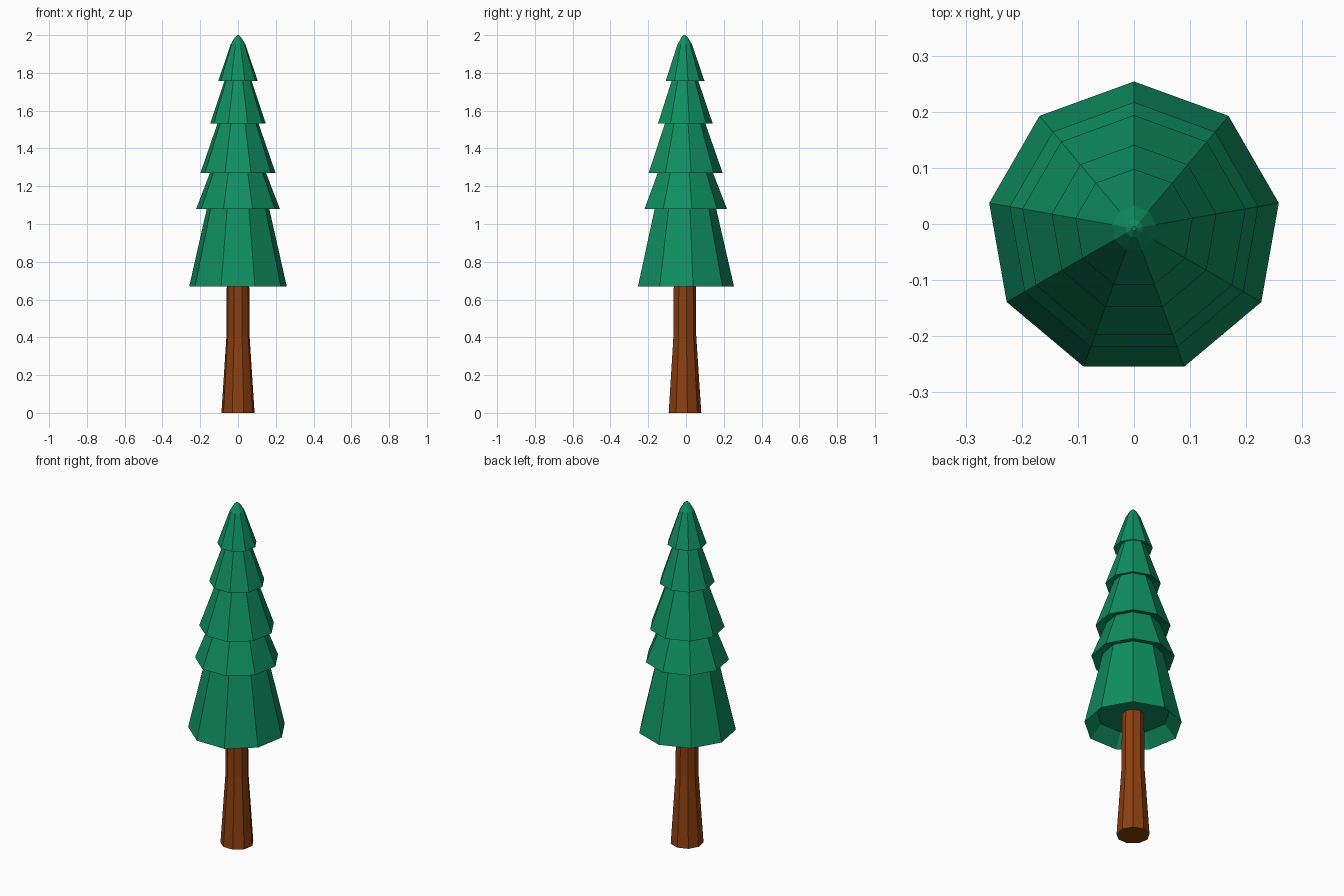
import bpy, bmesh, math

if "Cube" in bpy.data.objects:
    bpy.data.objects.remove(bpy.data.objects["Cube"])

SIDES = 9
CY = -0.008  # nonagon axis offset so the bounds are centred


def material(name, rgb):
    m = bpy.data.materials.new(name)
    m.diffuse_color = (*rgb, 1)
    m.use_nodes = True
    m.node_tree.nodes["Principled BSDF"].inputs["Base Color"].default_value = m.diffuse_color
    return m


def lathe(name, profile, mat):
    """Revolve (radius, z) points into a nine-sided solid, capped at both ends."""
    bm = bmesh.new()
    rings = []
    for r, z in profile:
        angles = [math.pi / 2 + 2 * math.pi * i / SIDES for i in range(SIDES)]
        rings.append([bm.verts.new((r * math.cos(a), CY + r * math.sin(a), z)) for a in angles])
    for lo, hi in zip(rings, rings[1:]):
        for i in range(SIDES):
            j = (i + 1) % SIDES
            bm.faces.new((lo[i], lo[j], hi[j], hi[i]))
    bm.faces.new(rings[0][::-1])
    bm.faces.new(rings[-1])
    bmesh.ops.recalc_face_normals(bm, faces=bm.faces)
    me = bpy.data.meshes.new(name)
    bm.to_mesh(me)
    bm.free()
    me.materials.append(mat)
    ob = bpy.data.objects.new(name, me)
    bpy.context.collection.objects.link(ob)
    return ob


green = material("pine green", (0.0045, 0.275, 0.122))
brown = material("bark brown", (0.262, 0.050, 0.005))

# Trunk: flared base, nearly straight above
lathe("trunk", [(0.089, 0), (0.062, 0.41), (0.060, 0.745)], brown)

# Foliage: recessed underside, then stacked skirts (rim radius, rim z, neck radius)
tiers = [(0.262, 0.67, 0.168), (0.225, 1.08, 0.151), (0.202, 1.27, 0.110),
         (0.149, 1.533, 0.073), (0.106, 1.757, None)]
profile = [(0.195, 0.74)]
for k, (rim, z, neck) in enumerate(tiers):
    profile.append((rim, z))
    if neck:
        z_next = tiers[k + 1][1]
        lift = 0.02  # undersides rise slightly towards the neck
        slope = (rim - neck) / (z_next - z)
        profile.append((neck - slope * lift, z_next + lift))
# Rounded tip
profile += [(0.040, 1.95), (0.016, 1.99), (0.004, 2.0)]
lathe("foliage", profile, green)
